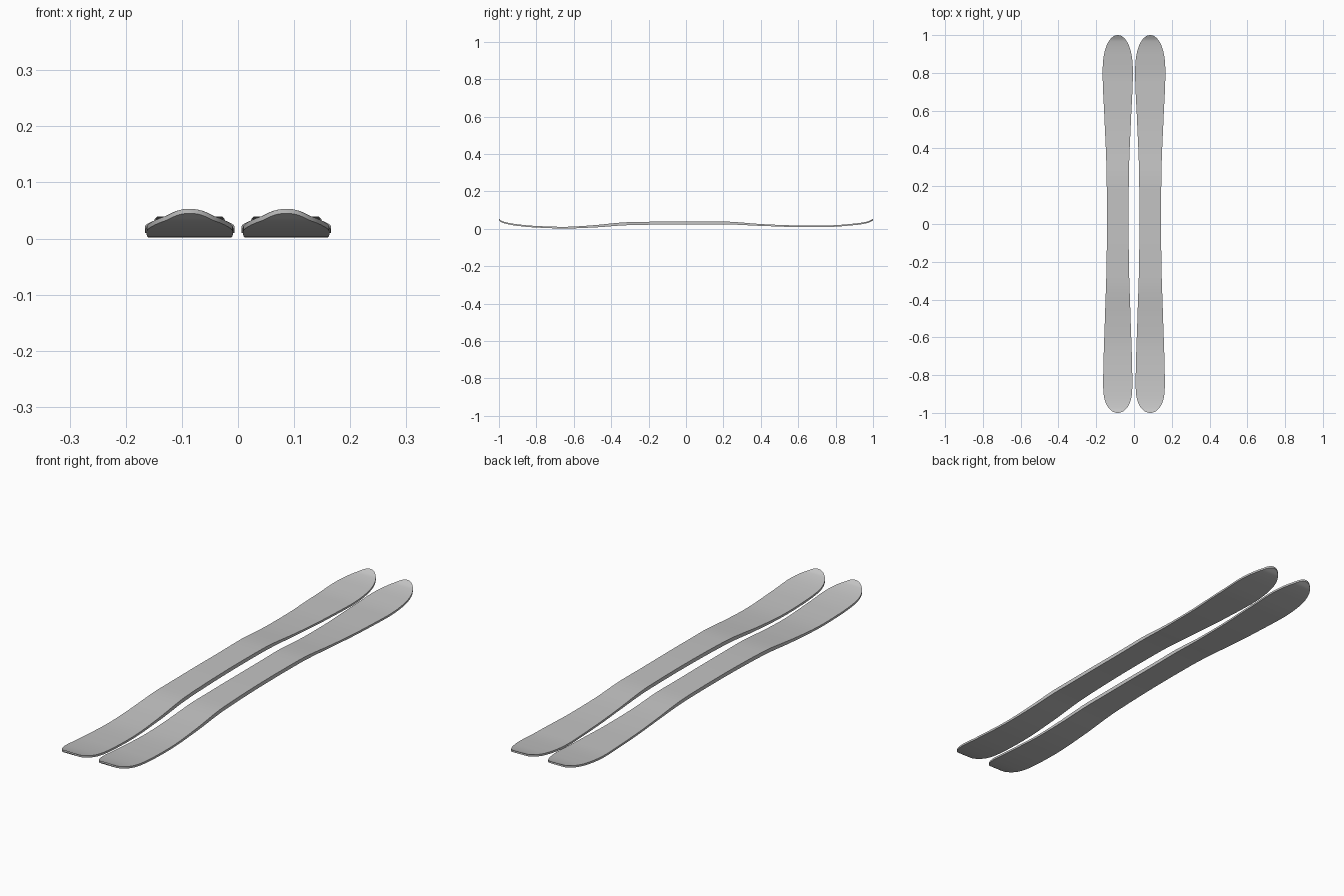
import bpy, bmesh, math

cube = bpy.data.objects.get("Cube")
if cube:
    bpy.data.objects.remove(cube, do_unlink=True)

grey = bpy.data.materials.new("plain_grey")
grey.use_nodes = True
colour = (0.55, 0.55, 0.55, 1)
grey.diffuse_color = colour
bsdf = grey.node_tree.nodes["Principled BSDF"]
bsdf.inputs["Base Color"].default_value = colour
bsdf.inputs["Roughness"].default_value = 0.6

# Lengthwise profiles: (y, value)
SIDECUT = [(-1, .076), (-.83, .077), (-.5, .068), (-.2, .059), (.05, .057),
           (.3, .060), (.55, .070), (.8, .080), (1, .079)]
BASE = [(-1, .045), (-.98, .032), (-.9, .016), (-.8, .007), (-.65, .002), (-.5, .007),
        (-.3, .020), (0, .024), (.2, .024), (.4, .016), (.6, .010),
        (.75, .010), (.9, .020), (.97, .031), (1, .045)]
THICKNESS = [(-1, .008), (-.65, .009), (-.3, .016), (.2, .015), (.45, .009), (1, .008)]


def smooth(table, y):
    """Monotone cubic through the points of a profile."""
    slope = [(b[1] - a[1]) / (b[0] - a[0]) for a, b in zip(table, table[1:])]
    tangent = [slope[0]]
    for a, b in zip(slope, slope[1:]):
        tangent.append(2 * a * b / (a + b) if a * b > 0 else 0)
    tangent.append(slope[-1])
    i = 0
    while i < len(slope) - 1 and y > table[i + 1][0]:
        i += 1
    (y0, v0), (y1, v1) = table[i], table[i + 1]
    h = y1 - y0
    t = (y - y0) / h
    return (v0 * (1 + 2 * t) * (1 - t) ** 2 + v1 * t * t * (3 - 2 * t)
            + h * (tangent[i] * t * (1 - t) ** 2 + tangent[i + 1] * t * t * (t - 1)))


def half_width(y):
    """Sidecut, rounded off towards the tip and the tail."""
    start = .80 if y > 0 else .86
    t = max(0, (abs(y) - start) / (1 - start))
    return smooth(SIDECUT, y) * max(.02, math.sqrt(max(0, 1 - t ** 2.5)))


def make_ski(name, x):
    bm = bmesh.new()
    rows, cols = 120, 6
    rings = []
    for i in range(rows + 1):
        y = -math.cos(math.pi * i / rows)
        w, low = half_width(y), smooth(BASE, y)
        high = low + smooth(THICKNESS, y)
        across = [w * (2 * c / cols - 1) for c in range(cols + 1)]
        ring = [bm.verts.new((x + a, y, low)) for a in across]
        ring += [bm.verts.new((x + a, y, high)) for a in reversed(across)]
        rings.append(ring)
    # Skin between the cross-sections, then close both ends
    for a, b in zip(rings, rings[1:]):
        for j in range(len(a)):
            k = (j + 1) % len(a)
            bm.faces.new((a[j], a[k], b[k], b[j]))
    bm.faces.new(rings[0])
    bm.faces.new(rings[-1])
    bmesh.ops.recalc_face_normals(bm, faces=bm.faces)
    mesh = bpy.data.meshes.new(name)
    bm.to_mesh(mesh)
    bm.free()
    mesh.materials.append(grey)
    ski = bpy.data.objects.new(name, mesh)
    bpy.context.collection.objects.link(ski)
    bpy.ops.object.select_all(action='DESELECT')
    ski.select_set(True)
    bpy.context.view_layer.objects.active = ski
    bpy.ops.object.shade_smooth_by_angle(angle=math.radians(35))


make_ski("left_ski", .086)
make_ski("right_ski", -.086)
